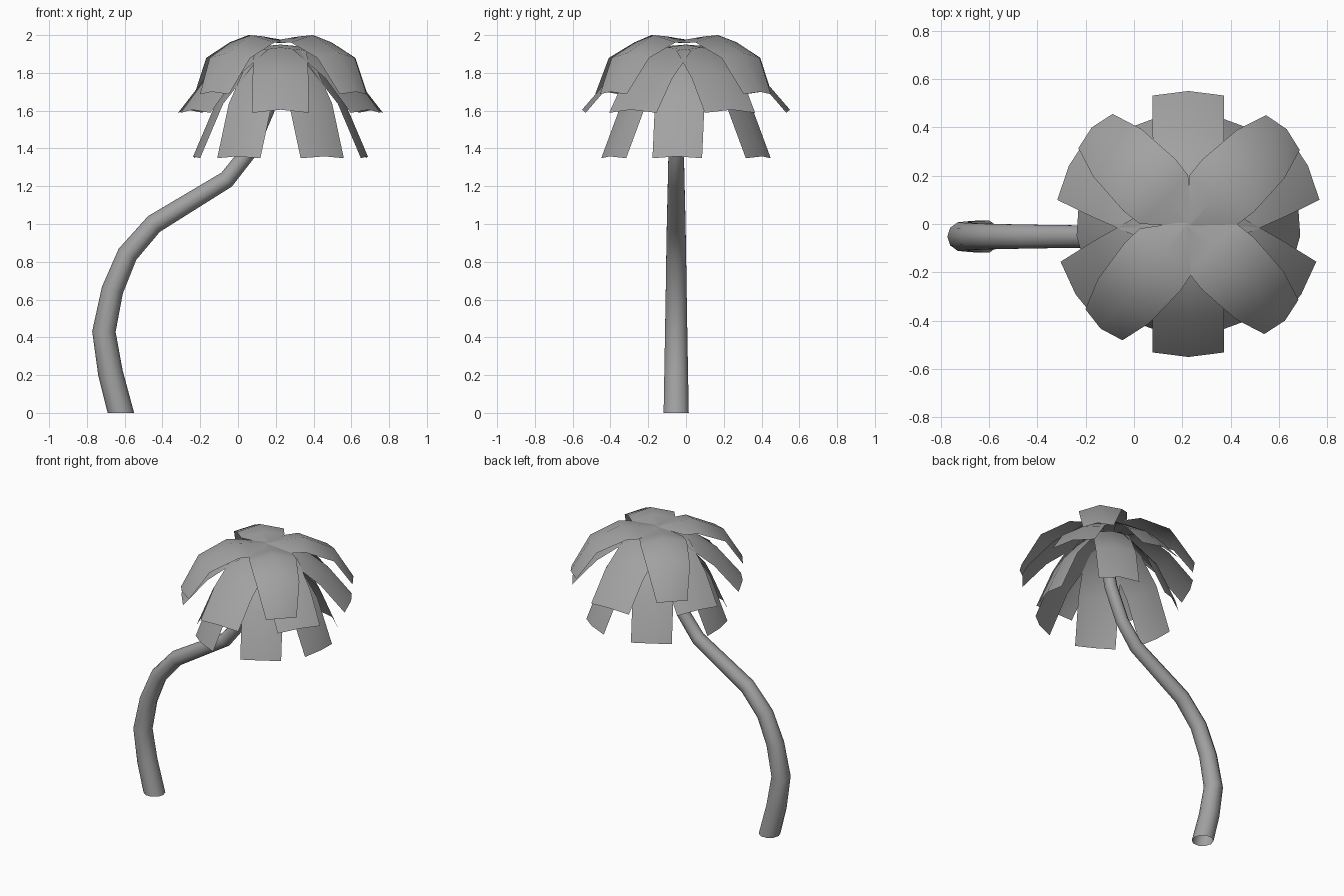
import bpy, bmesh
from math import radians, cos, sin, pi
from mathutils import Vector

if "Cube" in bpy.data.objects:
    bpy.data.objects.remove(bpy.data.objects["Cube"])

grey = bpy.data.materials.new("dark_grey")
grey.diffuse_color = (0.36, 0.36, 0.36, 1)
grey.use_nodes = True
grey.node_tree.nodes["Principled BSDF"].inputs["Base Color"].default_value = grey.diffuse_color


def finish(name, bm, angle):
    me = bpy.data.meshes.new(name)
    bm.to_mesh(me)
    bm.free()
    me.materials.append(grey)
    ob = bpy.data.objects.new(name, me)
    bpy.context.collection.objects.link(ob)
    bpy.ops.object.select_all(action='DESELECT')
    ob.select_set(True)
    bpy.context.view_layer.objects.active = ob
    bpy.ops.object.shade_smooth_by_angle(angle=radians(angle))
    return ob


# Trunk: open tapered tube swept along a bent path (x, z, radius)
def trunk(path, y, sides=10):
    bm = bmesh.new()
    rings = []
    pts = [Vector((x, y, z)) for x, z, r in path]
    for i, (p, row) in enumerate(zip(pts, path)):
        t = (pts[min(i + 1, len(pts) - 1)] - pts[max(i - 1, 0)]).normalized()
        if i == 0:
            t = Vector((0, 0, 1))          # flat cut on the ground
        side = Vector((0, 1, 0))
        out = side.cross(t)
        rings.append([bm.verts.new(p + row[2] * (out * cos(2 * pi * k / sides)
                      + side * sin(2 * pi * k / sides))) for k in range(sides)])
    for a, b in zip(rings, rings[1:]):
        for k in range(sides):
            n = (k + 1) % sides
            bm.faces.new((a[k], a[n], b[n], b[k]))
    bmesh.ops.recalc_face_normals(bm, faces=bm.faces)
    finish("trunk", bm, 60)


trunk([(-0.62, 0, .070), (-0.675, .21, .066), (-0.71, .43, .062),
       (-0.665, .65, .058), (-0.585, .84, .055), (-0.445, 1.0, .052),
       (-0.06, 1.235, .046), (0.055, 1.38, .043), (0.15, 1.6, .042),
       (0.215, 1.92, .038)], -0.052)


# Leaf: folded single sheet following a drooping profile (r, z, half width, fold)
def leaf(name, profile, angle, centre):
    bm = bmesh.new()
    d = Vector((cos(radians(angle)), sin(radians(angle)), 0))
    s = Vector((-d.y, d.x, 0))
    up = Vector((0, 0, 1))
    rows = []
    for i, (r, z, w, fold) in enumerate(profile):
        a, b = profile[max(i - 1, 0)], profile[min(i + 1, len(profile) - 1)]
        n = (up * (b[0] - a[0]) - d * (b[1] - a[1])).normalized()
        ridge = centre + d * r + up * z
        rows.append([bm.verts.new(ridge + s * w * k - n * fold * abs(k))
                     for k in (-1, 0, 1)])
    for a, b in zip(rows, rows[1:]):
        for k in range(2):
            bm.faces.new((a[k], b[k], b[k + 1], a[k + 1]))
    finish(name, bm, 60)


top = [(0, 1.975, .015, .0), (.14, 1.993, .142, .035), (.24, 2.0, .152, .04),
       (.44, 1.905, .14, .035), (.565, 1.70, .10, .025)]
middle = [(0, 1.95, .05, .01), (.18, 1.935, .14, .02),
          (.39, 1.79, .148, .025), (.55, 1.605, .148, .025)]
lower = [(.0, 1.93, .05, .01), (.15, 1.88, .12, .02),
         (.34, 1.65, .132, .025), (.465, 1.358, .132, .025)]

# Three tiers of leaves
tiers = [("top_leaf", top, (44, 135, 230, 315)),
         ("middle_leaf", middle, (26, 90, 154, 212, 270, 328)),
         ("lower_leaf", lower, (-6, 60, 120, 186, 240, 300))]
for name, prof, angles in tiers:
    for i, a in enumerate(angles):
        leaf(f"{name}_{i + 1}", prof, a, Vector((0.225, 0, 0)))
